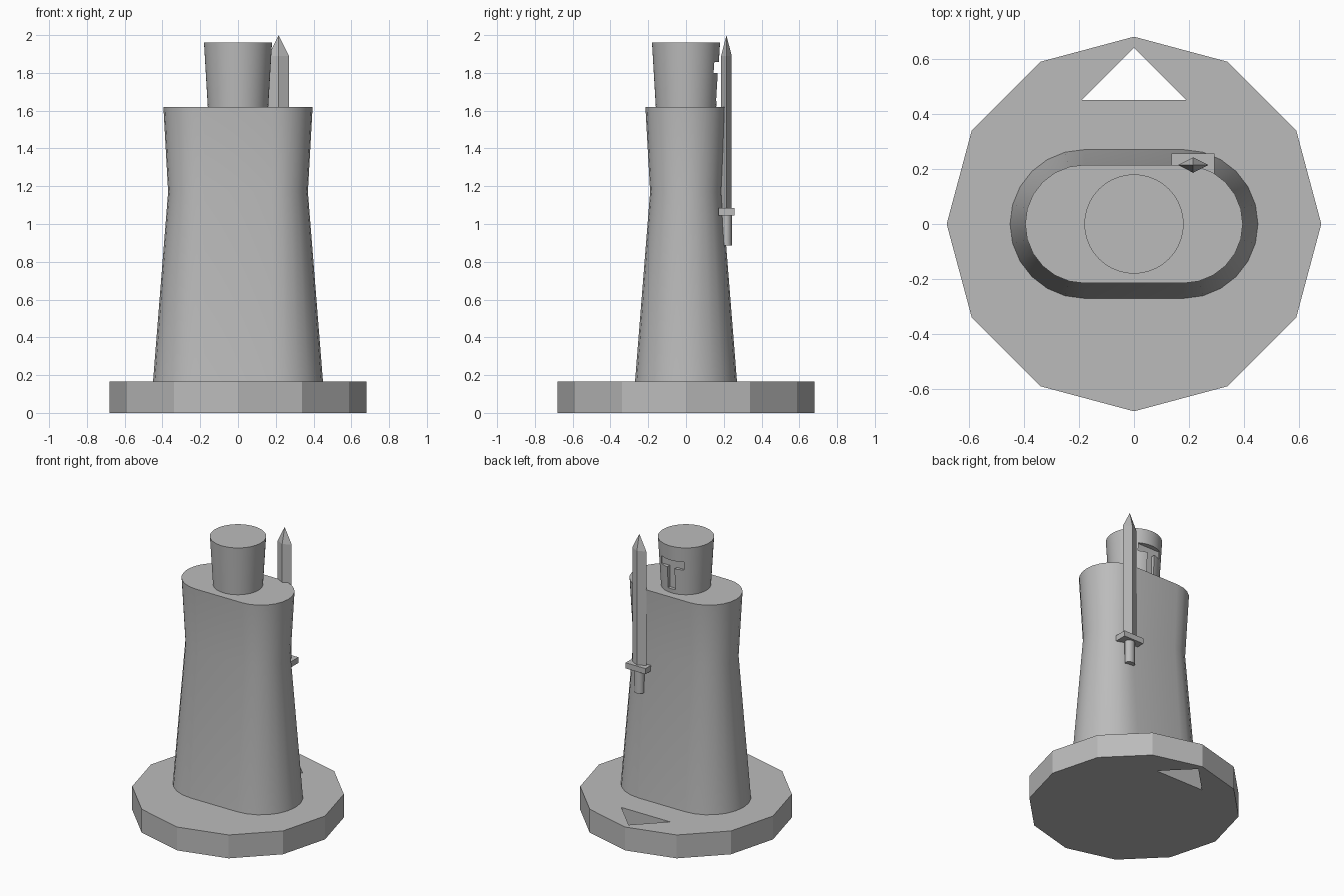
import bpy
import bmesh
from math import cos, sin, pi, radians

cube = bpy.data.objects.get("Cube")
if cube:
    bpy.data.objects.remove(cube, do_unlink=True)

grey = bpy.data.materials.new("plain grey")
grey.use_nodes = True
COLOUR = (0.5, 0.5, 0.5, 1)
grey.diffuse_color = COLOUR
grey.node_tree.nodes["Principled BSDF"].inputs["Base Color"].default_value = COLOUR


def loft(name, rings, smooth=False):
    """Skin a stack of equal-length rings; a one-point last ring makes a tip."""
    bm = bmesh.new()
    layers = [[bm.verts.new(p) for p in ring] for ring in rings]
    for low, high in zip(layers, layers[1:]):
        n = len(low)
        for i in range(n):
            j = (i + 1) % n
            if len(high) == 1:
                bm.faces.new((low[i], low[j], high[0]))
            else:
                bm.faces.new((low[i], low[j], high[j], high[i]))
    bm.faces.new(layers[0][::-1])
    if len(layers[-1]) > 1:
        bm.faces.new(layers[-1])
    bmesh.ops.recalc_face_normals(bm, faces=bm.faces)
    mesh = bpy.data.meshes.new(name)
    bm.to_mesh(mesh)
    bm.free()
    mesh.materials.append(grey)
    obj = bpy.data.objects.new(name, mesh)
    bpy.context.collection.objects.link(obj)
    if smooth:
        smooth_shade(obj)
    return obj


def select(obj):
    bpy.ops.object.select_all(action="DESELECT")
    obj.select_set(True)
    bpy.context.view_layer.objects.active = obj


def smooth_shade(obj):
    select(obj)
    bpy.ops.object.shade_smooth_by_angle(angle=radians(30))


def ellipse(rx, ry, z, n, cx=0, cy=0):
    return [(cx + rx * cos(2 * pi * i / n), cy + ry * sin(2 * pi * i / n), z)
            for i in range(n)]


def stadium(half, r, z, steps=12):
    """Two half circles joined by straight sides."""
    ring = []
    for side, start in ((1, -pi / 2), (-1, pi / 2)):
        for i in range(steps + 1):
            a = start + pi * i / steps
            ring.append((side * half + r * cos(a), r * sin(a), z))
    return ring


def prism(name, outline, z0, z1):
    return loft(name, [[(x, y, z) for x, y in outline] for z in (z0, z1)])


def box(name, x0, x1, y0, y1, z0, z1):
    return prism(name, [(x0, y0), (x1, y0), (x1, y1), (x0, y1)], z0, z1)


def cut(obj, cutter):
    cutter.hide_render = True
    mod = obj.modifiers.new("cut", "BOOLEAN")
    mod.operation = "DIFFERENCE"
    mod.solver = "EXACT"
    mod.object = cutter
    select(obj)
    bpy.ops.object.modifier_apply(modifier=mod.name)
    bpy.data.objects.remove(cutter, do_unlink=True)


# Twelve-sided base with a triangular pointer hole
base = loft("base", [ellipse(0.68, 0.68, z, 12) for z in (0, 0.165)])
cut(base, prism("pointer_cutter", [(-0.19, 0.45), (0.19, 0.45), (0, 0.64)], -0.1, 0.3))

# Waisted body
loft("body", [stadium(0.18, r, z)
              for r, z in ((0.27, 0.165), (0.19, 1.17), (0.215, 1.62))], smooth=True)

# Helmet with a T-shaped visor slot
helmet = loft("helmet", [ellipse(0.16, 0.16, 1.62, 64), ellipse(0.18, 0.18, 1.96, 64)])
cut(helmet, box("eye_slot_cutter", -0.088, 0.088, 0.14, 0.3, 1.8, 1.857))
cut(helmet, box("nose_slot_cutter", -0.028, 0.028, 0.14, 0.3, 1.65, 1.83))
smooth_shade(helmet)

# Sword: diamond blade, crossguard, grip
SX, SY = 0.215, 0.214
loft("sword_blade", [ellipse(0.055, 0.028, 1.07, 4, SX, SY),
                     ellipse(0.055, 0.028, 1.89, 4, SX, SY), [(SX, SY, 2.0)]])
box("sword_guard", SX - 0.078, SX + 0.078, SY - 0.042, SY + 0.042, 1.045, 1.085)
loft("sword_grip", [ellipse(0.035, 0.029, z, 16, SX, SY) for z in (0.885, 1.05)], smooth=True)
